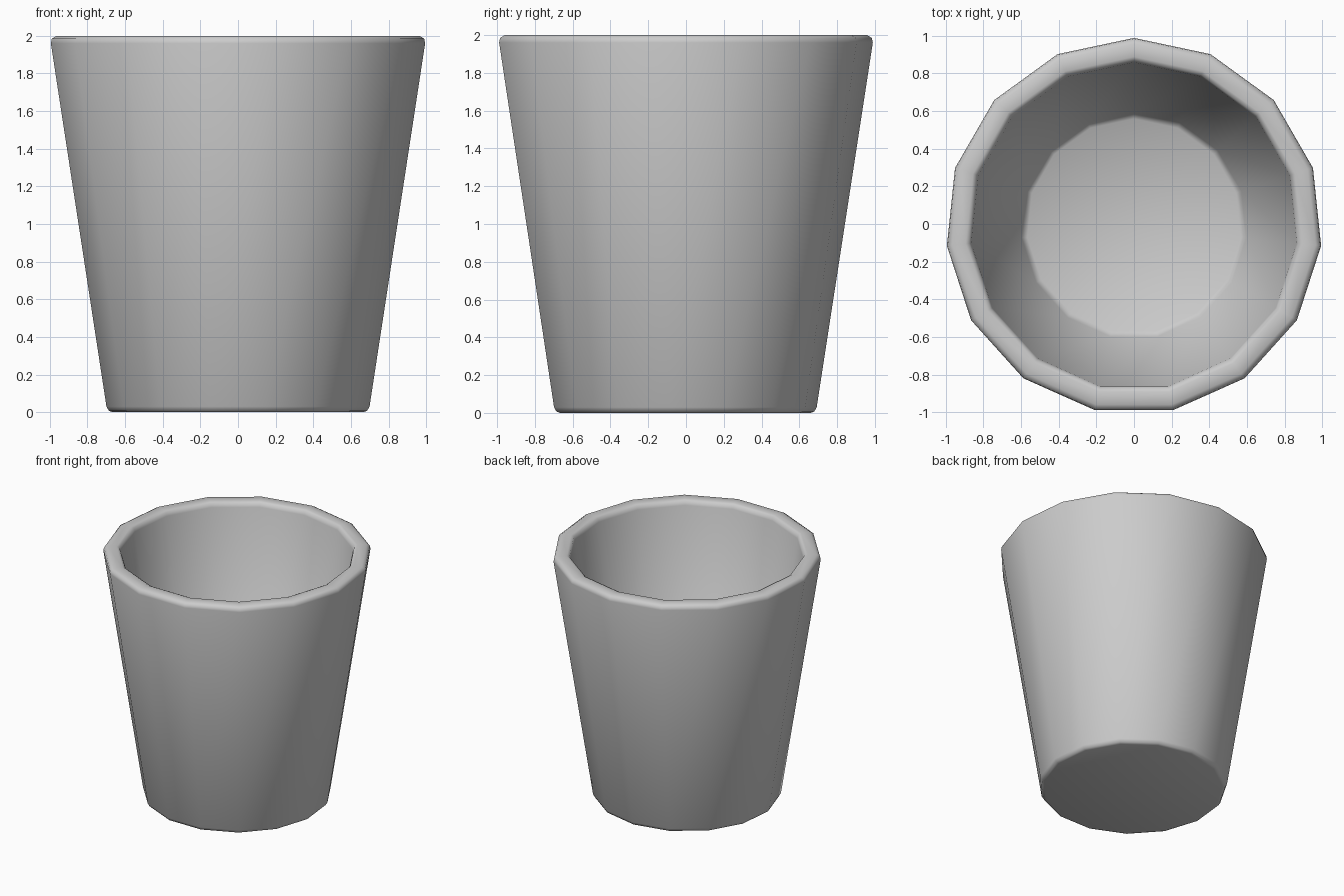
import bpy, bmesh
from math import sin, cos, pi

if "Cube" in bpy.data.objects:
    bpy.data.objects.remove(bpy.data.objects["Cube"])

SIDES = 15
# Half profile (radius, height): outer base, outer wall, rounded rim, inner wall, inner floor
profile = [(0.67, 0.0), (0.69, 0.007), (0.703, 0.03),
           (1.0, 1.96), (0.995, 1.985), (0.97, 2.0),
           (0.90, 2.0), (0.88, 1.99), (0.87, 1.96),
           (0.60, 0.14), (0.57, 0.12)]

bm = bmesh.new()
rings = []
for r, z in profile:
    rings.append([bm.verts.new((r * cos(pi / 2 + 2 * pi * i / SIDES),
                                r * sin(pi / 2 + 2 * pi * i / SIDES) - 0.011, z))
                  for i in range(SIDES)])

# Walls between rings
for a, b in zip(rings, rings[1:]):
    for i in range(SIDES):
        j = (i + 1) % SIDES
        bm.faces.new((a[i], a[j], b[j], b[i]))

# Underside and inner floor
bm.faces.new(rings[0][::-1])
bm.faces.new(rings[-1])
bmesh.ops.recalc_face_normals(bm, faces=bm.faces)
for f in bm.faces:
    f.smooth = True

mesh = bpy.data.meshes.new("cup")
bm.to_mesh(mesh)
bm.free()
cup = bpy.data.objects.new("cup", mesh)
bpy.context.collection.objects.link(cup)
